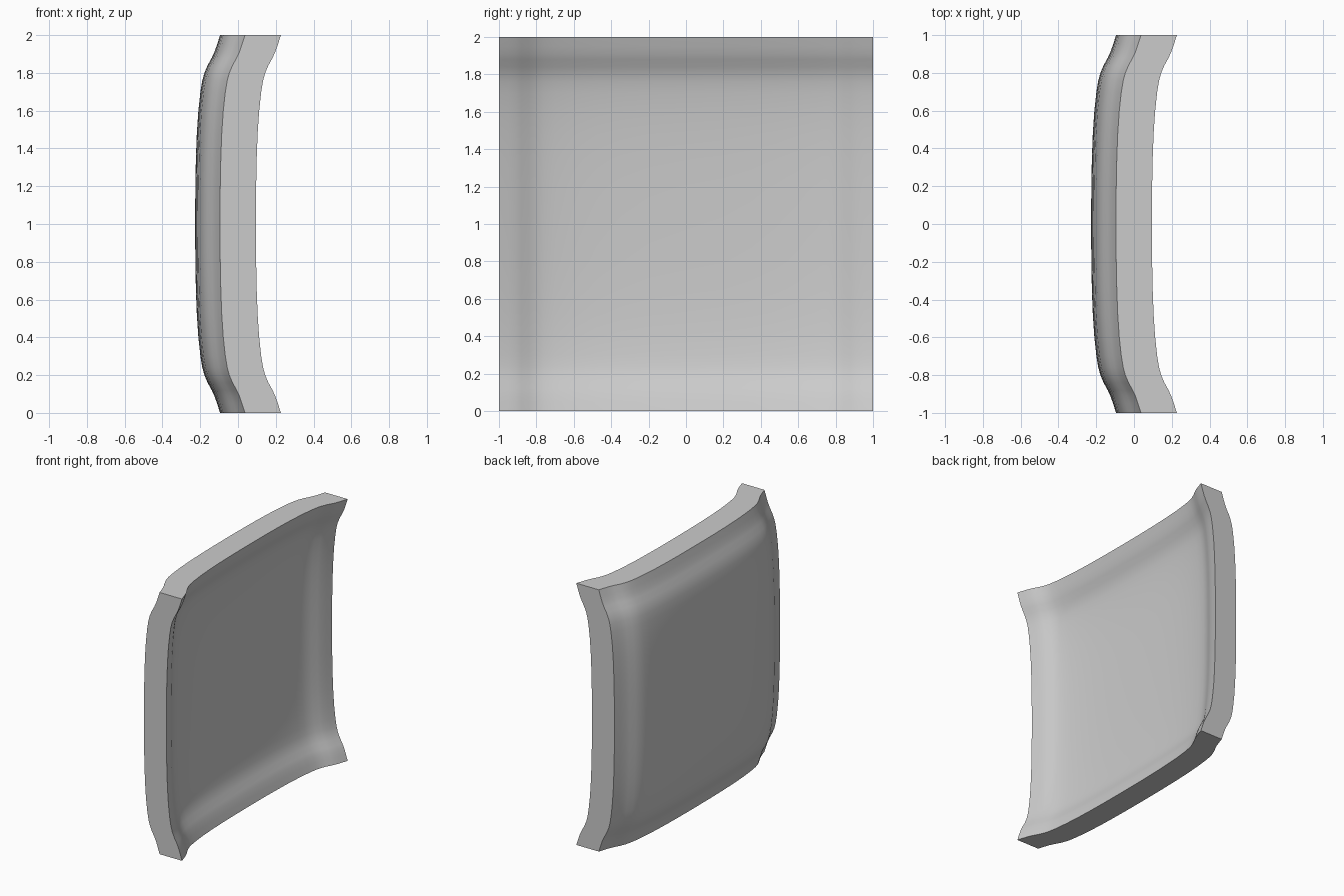
import bpy, bmesh

cube = bpy.data.objects.get("Cube")
if cube:
    bpy.data.objects.remove(cube, do_unlink=True)

THICKNESS = 0.19
CORNER_X = 0.037

# Edge profile: (distance from centre, depth of the dish)
half = [(0, .132), (.2, .131), (.35, .128), (.48, .123), (.6, .115), (.7, .104),
        (.76, .094), (.8, .083), (.84, .066), (.88, .044), (.91, .030),
        (.95, .016), (1, 0)]
profile = [(-t, d) for t, d in reversed(half[1:])] + half

# One flat grey
grey = bpy.data.materials.new("plain_grey")
grey.use_nodes = True
colour = (0.6, 0.6, 0.6, 1)
grey.diffuse_color = colour
grey.node_tree.nodes["Principled BSDF"].inputs["Base Color"].default_value = colour

# Dished sheet: the same profile swept along both directions
bm = bmesh.new()
rows = [[bm.verts.new((CORNER_X - dy - dz, y, z + 1)) for y, dy in profile]
        for z, dz in profile]
for low, high in zip(rows, rows[1:]):
    for i in range(len(profile) - 1):
        bm.faces.new((low[i], high[i], high[i + 1], low[i + 1]))

# Thicken straight along x so the rim walls stay flat
ext = bmesh.ops.extrude_face_region(bm, geom=bm.faces[:], use_keep_orig=True)
moved = [g for g in ext["geom"] if isinstance(g, bmesh.types.BMVert)]
bmesh.ops.translate(bm, verts=moved, vec=(THICKNESS, 0, 0))
bmesh.ops.recalc_face_normals(bm, faces=bm.faces[:])

mesh = bpy.data.meshes.new("dished_panel")
bm.to_mesh(mesh)
bm.free()
mesh.materials.append(grey)
panel = bpy.data.objects.new("dished_panel", mesh)
bpy.context.collection.objects.link(panel)

# Smooth dish, sharp rim
bpy.ops.object.select_all(action='DESELECT')
panel.select_set(True)
bpy.context.view_layer.objects.active = panel
bpy.ops.object.shade_smooth_by_angle(angle=0.7)
